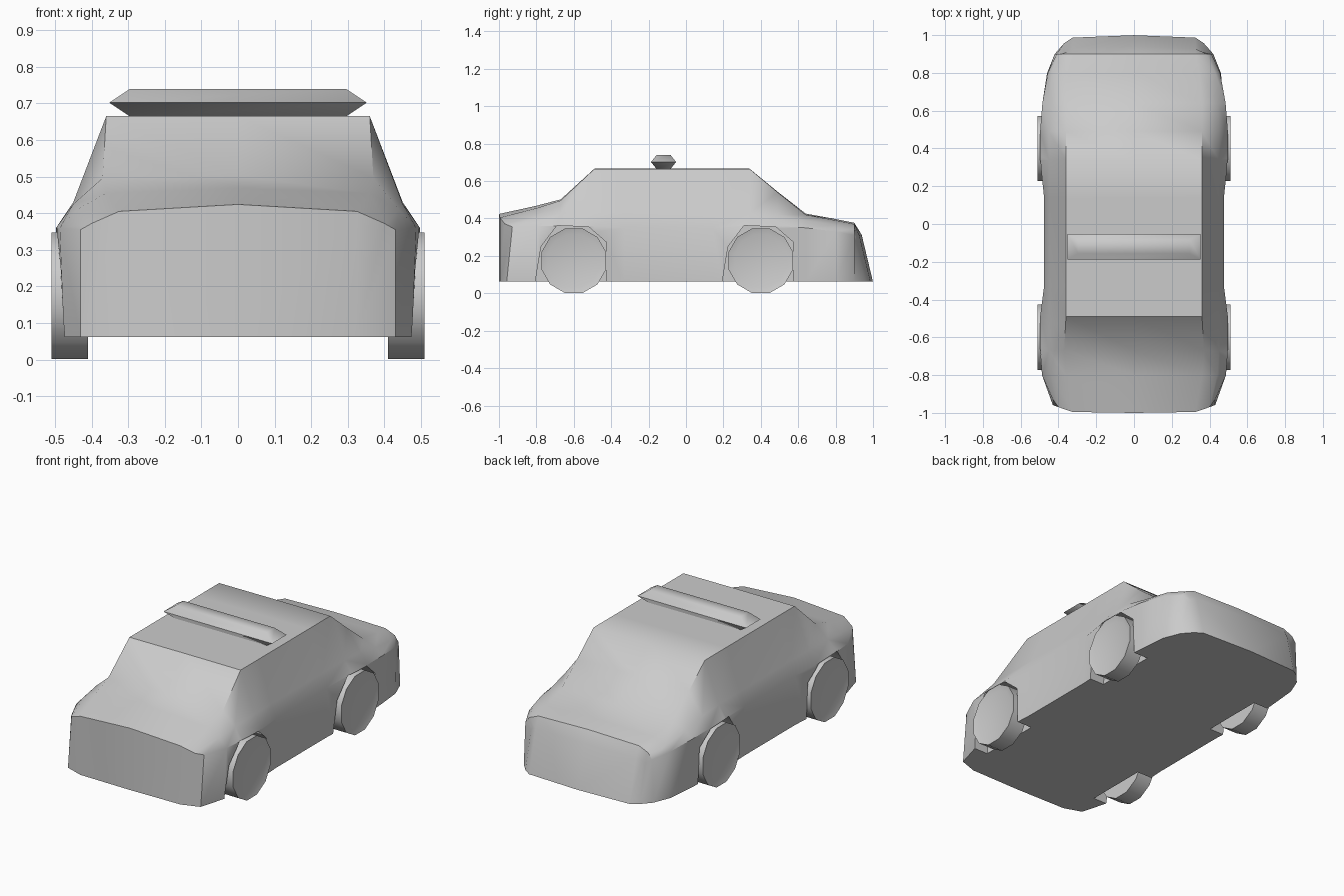
import bpy, bmesh
from math import pi, radians, sin, cos

if "Cube" in bpy.data.objects:
    bpy.data.objects.remove(bpy.data.objects["Cube"])


def make(name, rings, caps=True):
    """Skin a list of equal-length closed rings."""
    bm = bmesh.new()
    vs = [[bm.verts.new(p) for p in r] for r in rings]
    n = len(rings[0])
    for a, b in zip(vs, vs[1:]):
        for i in range(n):
            j = (i + 1) % n
            bm.faces.new((a[i], a[j], b[j], b[i]))
    if caps:
        bm.faces.new(vs[0])
        bm.faces.new(vs[-1])
    return finish(name, bm, vs)


def finish(name, bm, vs=None):
    bmesh.ops.recalc_face_normals(bm, faces=bm.faces)
    me = bpy.data.meshes.new(name)
    bm.to_mesh(me)
    bm.free()
    ob = bpy.data.objects.new(name, me)
    bpy.context.collection.objects.link(ob)
    return ob


def smooth(ob, angle=40):
    bpy.ops.object.select_all(action='DESELECT')
    ob.select_set(True)
    bpy.context.view_layer.objects.active = ob
    bpy.ops.object.shade_smooth_by_angle(angle=radians(angle))


# Body cross-sections: y, sill width, fender (x,z), belt (x,z), roof edge (x,z), centre z
SECTIONS = [
    (-1.00, .43, (.43, .355), (.40, .372), (.325, .405), .424),
    (-0.80, .475, (.487, .36), (.44, .41), (.36, .455), .468),
    (-0.67, .485, (.497, .36), (.45, .425), (.37, .496), .502),
    (-0.49, .485, (.497, .36), (.45, .43), (.36, .665), .666),
    (-0.33, .476, (.476, .35), (.448, .43), (.36, .665), .666),
    (0.14, .476, (.476, .35), (.448, .43), (.36, .665), .666),
    (0.34, .485, (.497, .36), (.45, .43), (.36, .665), .666),
    (0.49, .485, (.497, .36), (.45, .42), (.36, .54), .543),
    (0.64, .475, (.485, .35), (.445, .388), (.36, .42), .426),
    (0.80, .46, (.456, .33), (.43, .365), (.345, .39), .397),
    (0.90, .42, (.41, .31), (.385, .345), (.325, .37), .377),
    (1.00, .37, (.37, .28), (.355, .295), (.325, .308), .312),
]


def place(y, x, z):
    """Curve the nose in plan, and curve and lean the tail."""
    out = max(0, abs(x) - .33)
    if y == -1:
        y += .015 * abs(x) + .35 * out + (.03 if abs(x) > .42 and z > .1 else 0)
    elif y == 1:
        y -= .04 * abs(x) + .24 * (z - .06) + .7 * out
    return (x, y, z)


rings = []
for y, wb, fender, belt, roof, zc in SECTIONS:
    half = [(.325, .062), (wb, .062), fender, belt, roof]
    ring = [(0, .062)] + half + [(0, zc)] + [(-x, z) for x, z in reversed(half)]
    rings.append([place(y, x, z) for x, z in ring])

bm = bmesh.new()
vs = [[bm.verts.new(p) for p in r] for r in rings]
n = len(rings[0])
for a, b in zip(vs, vs[1:]):
    for i in range(n):
        j = (i + 1) % n
        bm.faces.new((a[i], a[j], b[j], b[i]))
# Nose and tail panels
for v in (vs[0], vs[-1]):
    for idx in ((0, 1, 5, 6), (1, 2, 3, 4, 5), (0, 6, 7, 11), (11, 7, 8, 9, 10)):
        bm.faces.new([v[i] for i in idx])
body = finish("car_body", bm)

# Wheel arches
ARCH = [(-.21, .0), (-.2, .1), (-.175, .25), (-.09, .362), (.08, .355),
        (.172, .275), (.174, .0)]
for yc in (-.6, .4):
    for s in (-1, 1):
        cut = make("arch_cutter", [[(s * x, yc + y, z) for y, z in ARCH] for x in (.385, .7)])
        cut.hide_render = True
        mod = body.modifiers.new("arch", 'BOOLEAN')
        mod.operation = 'DIFFERENCE'
        mod.solver = 'EXACT'
        mod.object = cut
        bpy.context.view_layer.objects.active = body
        bpy.ops.object.modifier_apply(modifier=mod.name)
        bpy.data.objects.remove(cut)
smooth(body, 40)

# Wheels with a shallow dished outer face
for label, yc in (("front", -.6), ("rear", .4)):
    for side, s in (("left", 1), ("right", -1)):
        loops = [[(s * x, yc + r * cos(2 * pi * (k + .5) / 12), .174 + r * sin(2 * pi * (k + .5) / 12))
                  for k in range(12)]
                 for x, r in ((.41, .179), (.51, .179), (.5, .145))]
        smooth(make(f"{label}_{side}_wheel", loops), 35)

# Roof light bar: double-tapered block
bar = [[(sx * w, -.12 + sy * d, z) for sx, sy in ((-1, -1), (1, -1), (1, 1), (-1, 1))]
       for w, d, z in ((.295, .037, .664), (.352, .067, .702), (.295, .037, .74))]
smooth(make("roof_light_bar", bar), 60)
